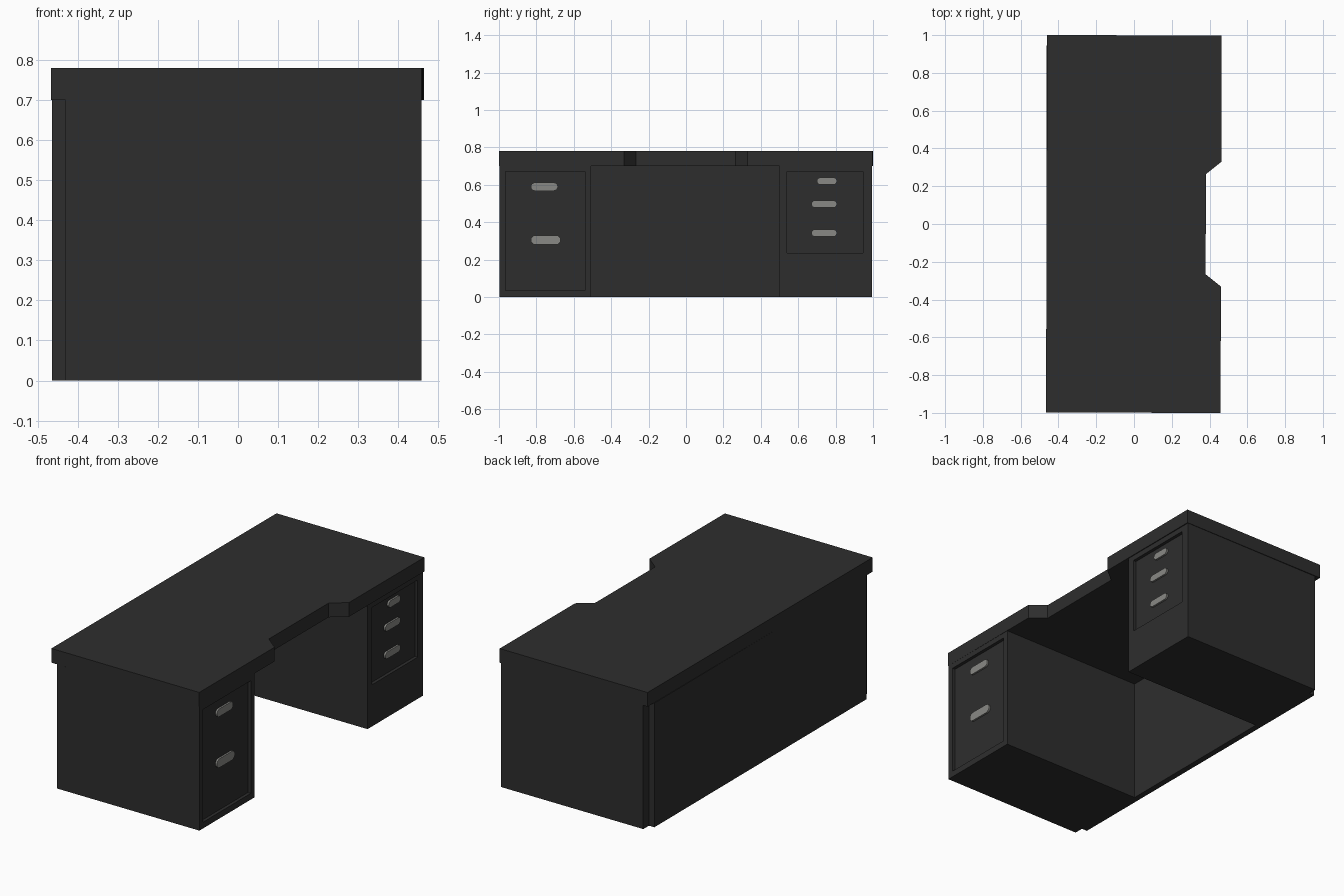
import bpy, bmesh, math
from mathutils import Matrix, Vector

if "Cube" in bpy.data.objects:
    bpy.data.objects.remove(bpy.data.objects["Cube"])


def material(name, rgb):
    m = bpy.data.materials.new(name)
    m.diffuse_color = (*rgb, 1)
    m.use_nodes = True
    m.node_tree.nodes["Principled BSDF"].inputs["Base Color"].default_value = m.diffuse_color
    return m


CHARCOAL = material("charcoal", (0.027, 0.027, 0.027))
GREY = material("handle grey", (0.25, 0.25, 0.235))


def finish(name, bm, mat):
    bmesh.ops.recalc_face_normals(bm, faces=bm.faces)
    me = bpy.data.meshes.new(name)
    bm.to_mesh(me)
    bm.free()
    me.materials.append(mat)
    ob = bpy.data.objects.new(name, me)
    bpy.context.collection.objects.link(ob)
    return ob


def box(x0, x1, y0, y1, z0, z1):
    bm = bmesh.new()
    size = Matrix.Diagonal((x1 - x0, y1 - y0, z1 - z0, 1))
    centre = Matrix.Translation(((x0 + x1) / 2, (y0 + y1) / 2, (z0 + z1) / 2))
    bmesh.ops.create_cube(bm, size=1, matrix=centre @ size)
    return bm


def prism(points, direction):
    bm = bmesh.new()
    face = bm.faces.new([bm.verts.new(p) for p in points])
    ext = bmesh.ops.extrude_face_region(bm, geom=[face])
    verts = [g for g in ext["geom"] if isinstance(g, bmesh.types.BMVert)]
    bmesh.ops.translate(bm, vec=direction, verts=verts)
    return bm


FRONT, BACK, PANEL_Z, RECESS = 0.458, -0.43, 0.70, 0.018


def pedestal(name, y0, y1, ry0, ry1, rz0, rz1):
    # box whose drawer side has a sunken rectangular panel
    bm = box(BACK, FRONT, y0, y1, 0, PANEL_Z)
    bm.normal_update()
    face = max(bm.faces, key=lambda f: f.normal.x)
    bmesh.ops.inset_individual(bm, faces=[face], thickness=0.02)
    c = face.calc_center_median()
    for v in face.verts:
        v.co.y = ry0 if v.co.y < c.y else ry1
        v.co.z = rz0 if v.co.z < c.z else rz1
    bmesh.ops.inset_individual(bm, faces=[face], thickness=0.0)
    for v in face.verts:
        v.co.x -= RECESS
    finish(name, bm, CHARCOAL)


def handle(name, y0, y1, z, h):
    # thin plate with rounded ends
    r, pts = h / 2, []
    for cy, start in ((y1 - r, -90), (y0 + r, 90)):
        for i in range(9):
            a = math.radians(start + i * 22.5)
            pts.append((FRONT - RECESS - 0.002, cy + r * math.cos(a), z + r * math.sin(a)))
    finish(name, prism(pts, Vector((0.012, 0, 0))), GREY)


# Table top with a chamfered notch on the seat side, very slightly askew
half = [(0.38, 0.265), (0.461, 0.33), (0.461, 0.999), (-0.463, 0.999)]
outline = half + [(x, -y) for x, y in reversed(half)]
top = finish("table_top", prism([(x, y, PANEL_Z) for x, y in outline],
                                Vector((0, 0, 0.08))), CHARCOAL)
top.rotation_euler.z = -0.0028

# Drawer pedestals
pedestal("left_pedestal", -0.998, -0.508, -0.965, -0.54, 0.035, 0.67)
pedestal("right_pedestal", 0.50, 0.995, 0.54, 0.947, 0.235, 0.67)

# Modesty panel along the far side
finish("back_panel", box(-0.464, BACK, -0.945, 0.945, 0, PANEL_Z), CHARCOAL)

# Handles
handle("left_handle_1", -0.83, -0.685, 0.59, 0.044)
handle("left_handle_2", -0.83, -0.67, 0.305, 0.05)
handle("right_handle_1", 0.70, 0.807, 0.62, 0.038)
handle("right_handle_2", 0.67, 0.807, 0.497, 0.038)
handle("right_handle_3", 0.67, 0.807, 0.342, 0.038)
